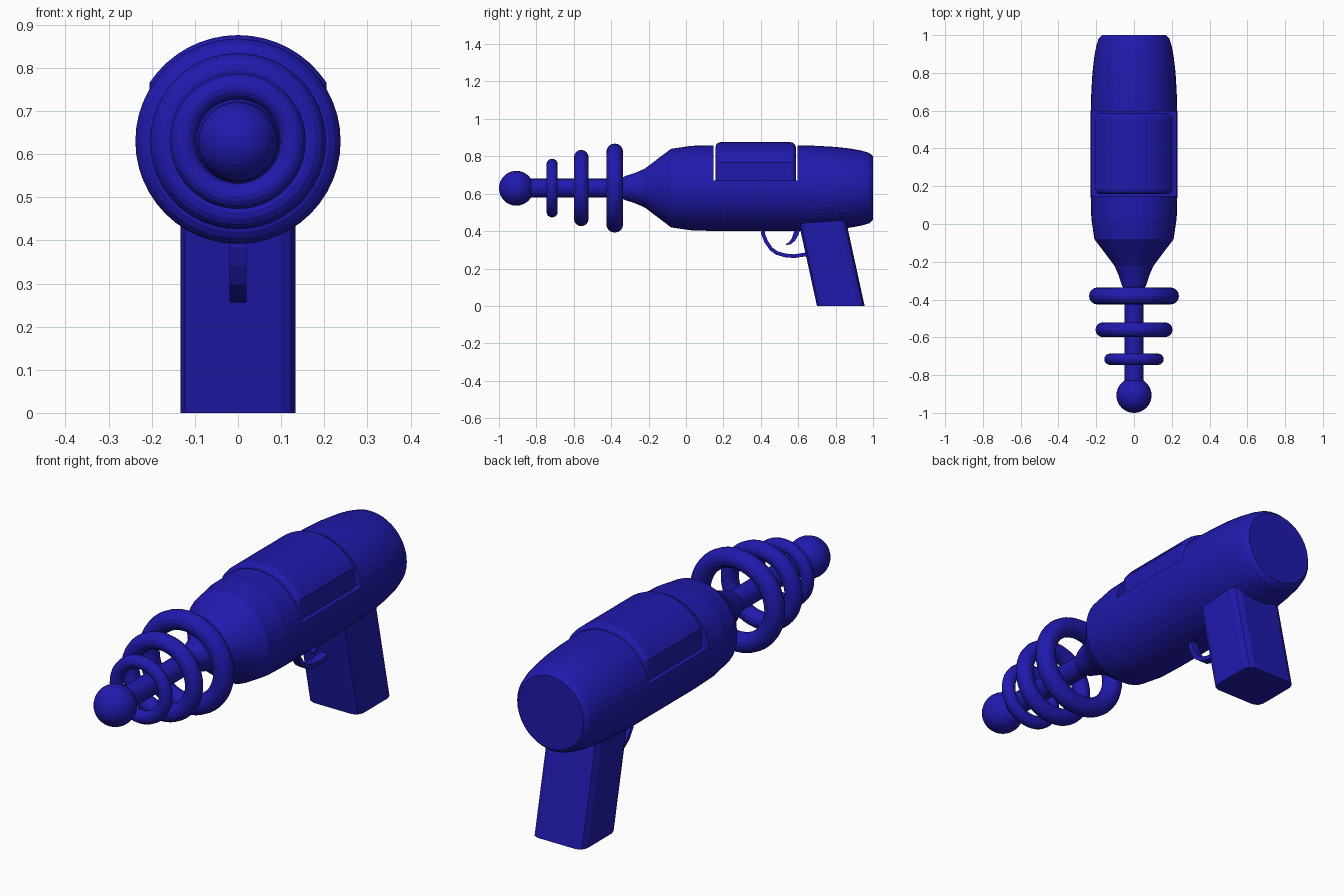
import bpy, bmesh
from math import sin, cos, pi, asin

if "Cube" in bpy.data.objects:
    bpy.data.objects.remove(bpy.data.objects["Cube"])

AXIS_Z = 0.63   # height of the barrel axis
mat = bpy.data.materials.new("blue")
mat.diffuse_color = (0.015, 0.01, 0.42, 1)
mat.use_nodes = True
mat.node_tree.nodes["Principled BSDF"].inputs["Base Color"].default_value = mat.diffuse_color


def finish(bm, name):
    bmesh.ops.recalc_face_normals(bm, faces=bm.faces)
    mesh = bpy.data.meshes.new(name)
    bm.to_mesh(mesh)
    bm.free()
    ob = bpy.data.objects.new(name, mesh)
    bpy.context.collection.objects.link(ob)
    mesh.materials.append(mat)
    return ob


def lathe(name, profile, sides=40, closed=False):
    """Spin (y, radius) points round the barrel axis."""
    bm = bmesh.new()
    rings = [[bm.verts.new((r * sin(2 * pi * i / sides), y, AXIS_Z + r * cos(2 * pi * i / sides)))
              for i in range(sides)] for y, r in profile]
    pairs = list(zip(rings, rings[1:]))
    if closed:
        pairs.append((rings[-1], rings[0]))
    for a, b in pairs:
        for i in range(sides):
            j = (i + 1) % sides
            bm.faces.new((a[i], a[j], b[j], b[i]))
    if not closed:
        bm.faces.new(rings[0])
        bm.faces.new(rings[-1])
    return finish(bm, name)


def prism(name, ends):
    """Join two matching outlines into a closed solid."""
    bm = bmesh.new()
    a, b = [[bm.verts.new(p) for p in end] for end in ends]
    bm.faces.new(a)
    bm.faces.new(b)
    for i in range(len(a)):
        j = (i + 1) % len(a)
        bm.faces.new((a[i], a[j], b[j], b[i]))
    return finish(bm, name)


def bevel(ob, width, segments, angle):
    m = ob.modifiers.new("bevel", 'BEVEL')
    m.width, m.segments = width, segments
    m.limit_method, m.angle_limit = 'ANGLE', angle
    m.use_clamp_overlap = False


def strip(name, path, half_width):
    """Flat band following (y, z, thickness) points."""
    bm = bmesh.new()
    rings = []
    for i, (y, z, t) in enumerate(path):
        p, q = path[max(i - 1, 0)], path[min(i + 1, len(path) - 1)]
        dy, dz = q[0] - p[0], q[1] - p[1]
        k = t / 2 / (dy * dy + dz * dz) ** 0.5
        rings.append([bm.verts.new((x, y - s * dz * k, z + s * dy * k))
                      for x, s in ((-half_width, -1), (half_width, -1), (half_width, 1), (-half_width, 1))])
    for a, b in zip(rings, rings[1:]):
        for i in range(4):
            j = (i + 1) % 4
            bm.faces.new((a[i], a[j], b[j], b[i]))
    bm.faces.new(rings[0])
    bm.faces.new(rings[-1])
    return finish(bm, name)


# Main body with flared nose and tapered tail
body = lathe("body", [(-0.36, 0.048), (-0.32, 0.066), (-0.27, 0.082), (-0.22, 0.104), (-0.08, 0.21),
                      (0.03, 0.226), (0.14, 0.229), (0.60, 0.229), (0.70, 0.226), (0.80, 0.22),
                      (0.88, 0.211), (0.94, 0.20), (0.98, 0.188), (1.0, 0.17)])

# Recess cut into the top of the body
y0, y1 = 0.148, 0.596
cutter = prism("recess_cutter", [[(x, y, z) for x, y in ((-.4, y0), (.4, y0), (.4, y1), (-.4, y1))]
                                 for z in (0.67, 1.1)])
cutter.hide_render = True
cut = body.modifiers.new("recess", 'BOOLEAN')
cut.operation, cut.solver, cut.object = 'DIFFERENCE', 'EXACT', cutter
bpy.context.view_layer.objects.active = body
bpy.ops.object.modifier_apply(modifier=cut.name)
bpy.data.objects.remove(cutter)

# Raised cover panel sitting in the recess
R, W, N = 0.246, 0.205, 16
half = asin(W / R)
section = [(R * sin(a), AXIS_Z + R * cos(a)) for a in (-half + 2 * half * i / N for i in range(N + 1))]
section += [(W, 0.63), (-W, 0.63)]
panel = prism("top_panel", [[(x, y, z) for x, z in section] for y in (0.158, 0.587)])
bevel(panel, 0.028, 3, 0.8)

# Barrel rod, tip ball and the three floating rings
lathe("barrel_rod", [(-0.88, 0.05), (-0.33, 0.05)], 24)
bpy.ops.mesh.primitive_uv_sphere_add(segments=32, ring_count=16, radius=0.093,
                                     location=(0, -0.907, AXIS_Z - 0.001), rotation=(pi / 2, 0, 0))
ball = bpy.context.object
ball.name = "tip_ball"
ball.data.materials.append(mat)
for name, y, major, minor in (("large_ring", -0.381, 0.193, 0.045),
                              ("middle_ring", -0.56, 0.165, 0.039),
                              ("small_ring", -0.716, 0.127, 0.03)):
    lathe(name, [(y + minor * cos(2 * pi * k / 16), major + minor * sin(2 * pi * k / 16))
                 for k in range(16)], 48, closed=True)

# Slanted grip with bevelled long edges
HX = 0.133
grip = prism("grip", [[(-HX, f, z), (HX, f, z), (HX, b, z), (-HX, b, z)]
                      for f, b, z in ((0.70, 0.955, 0.0), (0.591, 0.846, 0.5))])
bm = bmesh.new()
bm.from_mesh(grip.data)
long_edges = [e for e in bm.edges if abs(e.verts[0].co.z - e.verts[1].co.z) > 0.1]
bmesh.ops.bevel(bm, geom=long_edges, offset=0.035, segments=2, profile=0.5, affect='EDGES')
bm.to_mesh(grip.data)
bm.free()

# Trigger guard and trigger
T = 0.02
strip("trigger_guard", [(0.41, 0.43, T), (0.412, 0.385, T), (0.428, 0.345, T), (0.455, 0.305, T),
                        (0.485, 0.283, T), (0.53, 0.27, T), (0.58, 0.266, T), (0.67, 0.28, T)], 0.02)
strip("trigger", [(0.597, 0.43, 0.03), (0.59, 0.39, 0.028), (0.575, 0.355, 0.022),
                  (0.555, 0.335, 0.014), (0.535, 0.327, 0.005)], 0.018)
